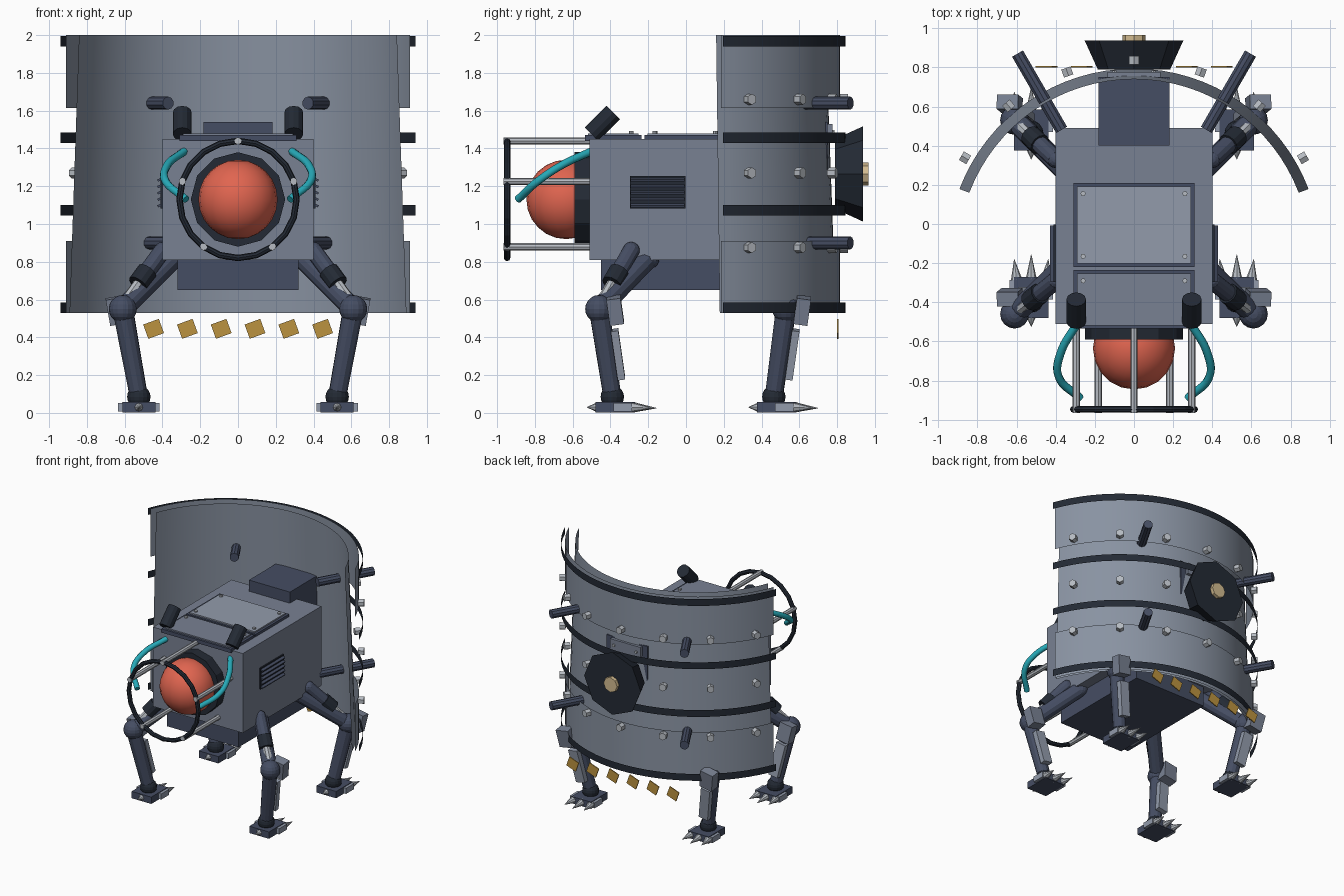
import bpy, bmesh
from math import radians, sin, cos, pi
from mathutils import Vector, Matrix, Euler

if "Cube" in bpy.data.objects:
    bpy.data.objects.remove(bpy.data.objects["Cube"])


def material(name, r, g, b):
    m = bpy.data.materials.new(name)
    m.diffuse_color = (r, g, b, 1)
    m.use_nodes = True
    m.node_tree.nodes["Principled BSDF"].inputs["Base Color"].default_value = m.diffuse_color
    return m


HULL = material("hull_grey", .19, .22, .29)
PLATE = material("plate_grey", .29, .33, .41)
SHIELD = material("shield_grey", .25, .29, .36)
NAVY = material("navy", .06, .075, .125)
BLACK = material("near_black", .017, .023, .035)
SILVER = material("silver", .47, .5, .54)
RED = material("red", .75, .13, .08)
CYAN = material("cyan", .02, .4, .48)
GOLD = material("gold", .5, .29, .05)
TAN = material("tan", .65, .5, .28)


def finish(name, bm, mat, smooth=False):
    me = bpy.data.meshes.new(name)
    bm.to_mesh(me)
    bm.free()
    me.materials.append(mat)
    for p in me.polygons:
        p.use_smooth = smooth
    ob = bpy.data.objects.new(name, me)
    bpy.context.collection.objects.link(ob)
    return ob


def box(name, mat, c, size, rot=(0, 0, 0)):
    bm = bmesh.new()
    m = Matrix.LocRotScale(Vector(c), Euler([radians(a) for a in rot]), Vector(size))
    bmesh.ops.create_cube(bm, size=1, matrix=m)
    return finish(name, bm, mat)


def rod(name, mat, a, b, r1, r2=None, n=12):
    """Cylinder or cone from point a to point b."""
    a, b = Vector(a), Vector(b)
    q = (b - a).to_track_quat('Z', 'Y').to_matrix().to_4x4()
    bm = bmesh.new()
    bmesh.ops.create_cone(bm, cap_ends=True, segments=n, radius1=r1,
                          radius2=r1 if r2 is None else r2, depth=(b - a).length,
                          matrix=Matrix.Translation((a + b) / 2) @ q)
    return finish(name, bm, mat)


def ball(name, mat, c, r, u=16, v=10, smooth=False):
    bm = bmesh.new()
    bmesh.ops.create_uvsphere(bm, u_segments=u, v_segments=v, radius=r,
                              matrix=Matrix.Translation(c))
    return finish(name, bm, mat, smooth)


CY = -.16  # y of the shield's axis


def around(r, deg, z):
    return Vector((r * sin(radians(deg)), CY + r * cos(radians(deg)), z))


def arc_sheet(name, mat, z0, z1, r0, r1, half=69.2, n=32):
    """Thin curved sheet about the shield axis."""
    bm = bmesh.new()
    rows = []
    for i in range(n + 1):
        d = -half + 2 * half * i / n
        rows.append((bm.verts.new(around(r0, d, z0)), bm.verts.new(around(r1, d, z1))))
    for (a, b), (c, d) in zip(rows, rows[1:]):
        bm.faces.new((c, a, b, d))
    return finish(name, bm, mat, True)


# Body
box("body", HULL, (0, -.01, 1.13), (.8, 1, .64))
box("belly", NAVY, (0, -.02, .735), (.64, .86, .17))
box("rear_mount", NAVY, (0, .575, 1.4), (.365, .35, .28))
for name, y, d, mat in (("main_hatch", -.005, .43, PLATE), ("front_hatch", -.385, .3, HULL)):
    box(name + "_frame", NAVY, (0, y, 1.455), (.62, d, .03))
    box(name, mat, (0, y, 1.465), (.58, d - .035, .03))
    for x in (-.26, .26):
        for e in (-1, 1):
            rod(name + "_bolt", SILVER, (x, y + e * (d / 2 - .055), 1.475),
                (x, y + e * (d / 2 - .055), 1.492), .013, n=8)

# Side vents and top stacks
for s in (-1, 1):
    box("vent", BLACK, (s * .4, -.15, 1.168), (.02, .295, .17))
    for i in range(5):
        box("vent_slat", NAVY, (s * .412, -.15, 1.1 + .034 * i), (.03, .285, .012), (0, s * 25, 0))
    rod("stack", BLACK, (s * .295, -.5, 1.475), (s * .295, -.385, 1.59), .05)

# Eye, collar and guard cage
EZ = 1.13
rod("eye_collar", BLACK, (0, -.5, EZ), (0, -.59, EZ), .25, n=12)
ball("eye", RED, (0, -.635, EZ), .21, 20, 12, True)
bpy.ops.mesh.primitive_torus_add(major_radius=.31, minor_radius=.017, major_segments=20,
                                 minor_segments=8, location=(0, -.947, EZ),
                                 rotation=(pi / 2, 0, 0))
ring = bpy.context.object
ring.name = "guard_ring"
ring.data.materials.append(BLACK)
for i in range(5):
    a = radians(90 + 72 * i)
    x, z = .31 * cos(a), EZ + .31 * sin(a)
    rod("guard_bar", SILVER, (x, -.965, z), (x, -.5, z), .019, n=8)

# Hoses
for s in (-1, 1):
    cu = bpy.data.curves.new("hose", 'CURVE')
    cu.dimensions = '3D'
    cu.bevel_depth = .021
    cu.bevel_resolution = 2
    cu.resolution_u = 8
    cu.use_fill_caps = True
    sp = cu.splines.new('BEZIER')
    pts = ((.285, -.5, 1.385), (.375, -.66, 1.31), (.385, -.78, 1.23), (.275, -.89, 1.13))
    sp.bezier_points.add(len(pts) - 1)
    for bp, (x, y, z) in zip(sp.bezier_points, pts):
        bp.co = (s * x, y, z)
        bp.handle_left_type = bp.handle_right_type = 'AUTO'
    cu.materials.append(CYAN)
    bpy.context.collection.objects.link(bpy.data.objects.new("hose", cu))

# Curved shield: tapered liner, outer panels, straps, bolts and pegs
arc_sheet("shield_liner", SHIELD, .53, 2, .954, .9)
arc_sheet("shield_lower_panel", SHIELD, .53, .91, .975, .975)
arc_sheet("shield_upper_panel", SHIELD, 1.615, 2, .975, .975)
for z0, z1 in ((.53, .585), (1.045, 1.1), (1.43, 1.485), (1.94, 1.995)):
    arc_sheet("shield_strap", BLACK, z0, z1, 1.005, 1.005)
for z in (.875, 1.27, 1.66):
    for d in range(-60, 61, 20):
        rod("shield_bolt", SILVER, around(.975, d, z), around(1.018, d, z), .029, n=6)
for z in (.9, 1.64):
    for d in (-30, 30):
        rod("shield_peg", NAVY, around(.74, d, z), around(1.19, d, z), .034, n=10)
box("rear_plaque", HULL, (0, .758, 1.485), (.27, .035, .09))
for x in (-.1, .1):
    rod("plaque_bolt", SILVER, (x, .775, 1.485), (x, .785, 1.485), .012, n=6)

# Rear boss and hanging tags
rod("rear_boss", BLACK, (0, .79, 1.265), (0, .937, 1.265), .185, .252, n=8)
rod("boss_cap", TAN, (0, .935, 1.265), (0, .965, 1.265), .06, n=8)
for i in range(6):
    box("hanging_tag", GOLD, (-.447 + .179 * i, .803, .445), (.088, .008, .08), (0, -20, 0))

# Legs: (hip y, shock top y, knee y, ankle y, tilt of shin pad)
for tag, hy, sy, ky, ay, tilt in (("front", -.2, -.29, -.46, -.39, 8),
                                  ("rear", .26, .33, .53, .465, -8)):
    for s in (-1, 1):
        n = tag + ("_left_" if s < 0 else "_right_")
        hip, knee = Vector((s * .34, hy, .82)), Vector((s * .61, ky, .55))
        ankle = Vector((s * .525, ay, .085))
        rod(n + "thigh", NAVY, hip, knee, .055, .055)
        ball(n + "hip", NAVY, hip, .06)
        top, low = Vector((s * .4, sy, .86)), Vector((s * .59, ky * .96, .6))
        rod(n + "shock_body", NAVY, top, top.lerp(low, .5), .045)
        ball(n + "shock_top", NAVY, top, .045, 12, 8)
        rod(n + "shock_sleeve", BLACK, top.lerp(low, .42), top.lerp(low, .68), .055)
        rod(n + "shock_rod", SILVER, top.lerp(low, .6), low, .028, n=8)
        ball(n + "knee", NAVY, knee, .074)
        rod(n + "shin", NAVY, knee, ankle, .055, .048)
        box(n + "knee_pad", HULL, (s * .635, ky + .085, .543), (.11, .075, .14), (tilt, s * 10, 0))
        box(n + "shin_pad", PLATE, (s * .57, (ky + ay) / 2 + .065, .31), (.08, .04, .265),
            (tilt, s * 10, 0))
        # Foot with claws pointing backwards and a spur in front
        ball(n + "ankle", BLACK, ankle, .062)
        fy = ay - .005
        box(n + "foot", NAVY, (s * .525, fy + .02, .03), (.175, .21, .055))
        for k in (-1, 0, 1):
            x = s * .525 + .075 * k
            rod(n + "claw", SILVER, (x, fy + .11, .03),
                (x + .012 * k, fy + (.24 if k == 0 else .215), .025), .029, 0.001, n=8)
        for k in (-1, 1):
            box(n + "foot_side", PLATE, (s * .525 + .095 * k, fy + .06, .03), (.03, .1, .045))
        rod(n + "spur", SILVER, (s * .525, fy - .08, .03), (s * .525, fy - .13, .03), .024, .001, n=8)
